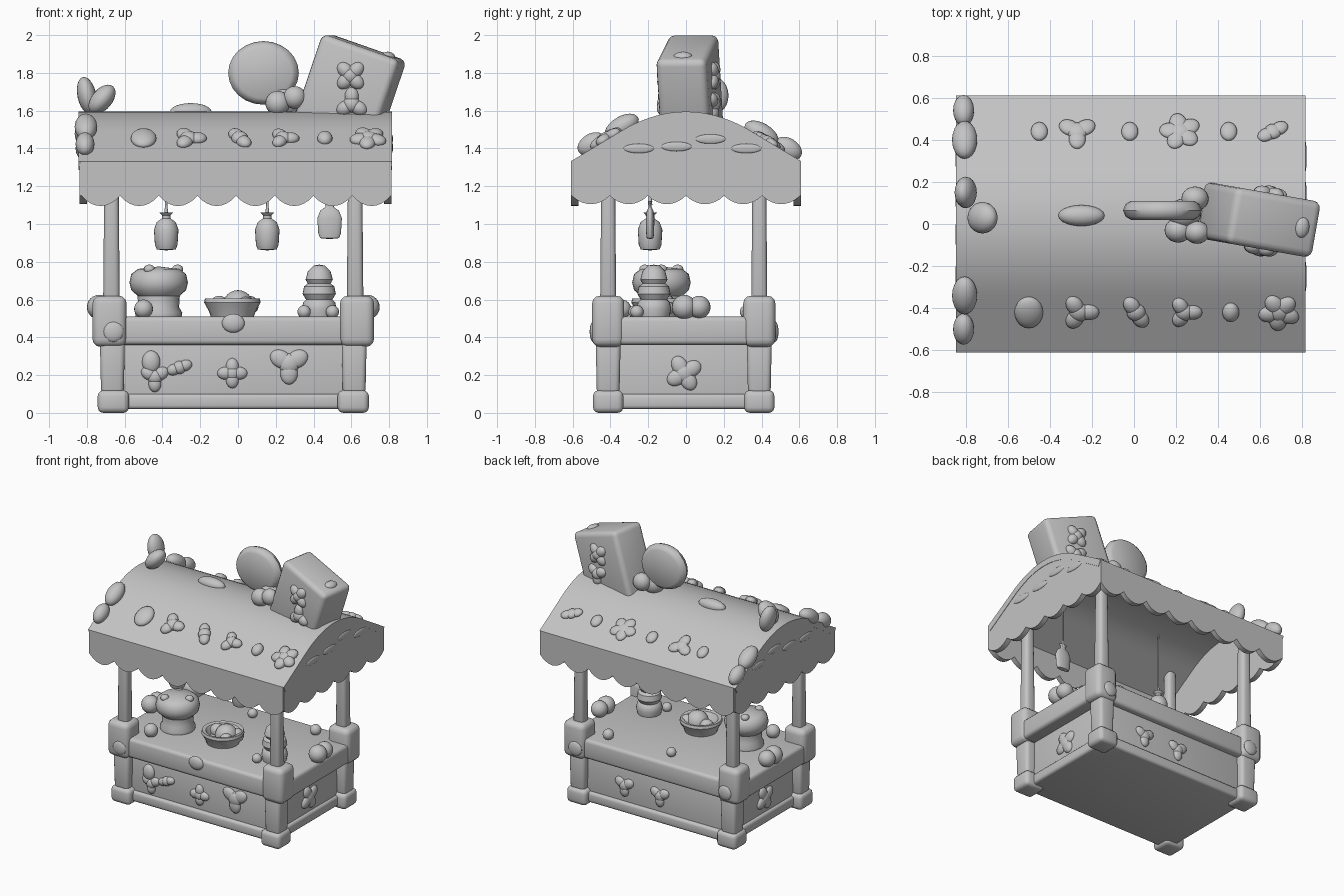
import bpy, bmesh
from math import sin, cos, pi, radians
from mathutils import Matrix, Vector, Euler

cube = bpy.data.objects.get("Cube")
if cube:
    bpy.data.objects.remove(cube, do_unlink=True)

clay = bpy.data.materials.new("clay_grey")
clay.use_nodes = True
GREY = (0.55, 0.55, 0.55, 1)
clay.diffuse_color = GREY
clay.node_tree.nodes["Principled BSDF"].inputs["Base Color"].default_value = GREY
parts = []
MID = -0.025  # centre line of the stall body


def finish(name, bm):
    bmesh.ops.recalc_face_normals(bm, faces=bm.faces)
    mesh = bpy.data.meshes.new(name)
    bm.to_mesh(mesh)
    bm.free()
    mesh.materials.append(clay)
    obj = bpy.data.objects.new(name, mesh)
    bpy.context.collection.objects.link(obj)
    parts.append(obj)
    return obj


def turn(rot):
    return Euler([radians(a) for a in rot]).to_matrix().to_4x4()


def box(name, centre, size, bevel=0.02, rot=(0, 0, 0), taper=1.0):
    bm = bmesh.new()
    bmesh.ops.create_cube(bm, size=1, matrix=Matrix.Diagonal((*size, 1)))
    for v in bm.verts:
        if v.co.z > 0:
            v.co.x *= taper
            v.co.y *= taper
    bmesh.ops.bevel(bm, geom=bm.edges[:], offset=bevel, segments=3, profile=0.5, affect='EDGES')
    bm.transform(Matrix.Translation(centre) @ turn(rot))
    return finish(name, bm)


def add_ball(bm, matrix):
    bmesh.ops.create_uvsphere(bm, u_segments=20, v_segments=12, radius=1, matrix=matrix)


def ball(name, centre, radii, rot=(0, 0, 0)):
    bm = bmesh.new()
    add_ball(bm, Matrix.Translation(centre) @ turn(rot) @ Matrix.Diagonal((*radii, 1)))
    return finish(name, bm)


def cluster(name, centre, radius, lobes, rot, depth=0.03, start=90):
    # Flat ornament made of lobes around a middle
    bm = bmesh.new()
    base = Matrix.Translation(centre) @ turn(rot)
    if lobes == 1:
        add_ball(bm, base @ Matrix.Diagonal((radius * 0.8, radius, depth, 1)))
    else:
        add_ball(bm, base @ Matrix.Diagonal((radius * 0.5, radius * 0.5, depth, 1)))
        for i in range(lobes):
            spin = Matrix.Rotation(radians(start) + i * 2 * pi / lobes, 4, 'Z')
            size = Matrix.Diagonal((radius * 0.55, radius * 0.42, depth * 0.85, 1))
            add_ball(bm, base @ spin @ Matrix.Translation((radius * 0.45, 0, 0)) @ size)
    return finish(name, bm)


def lathe(name, centre, profile, flat=1.0):
    bm = bmesh.new()
    verts = [bm.verts.new((r, 0, z)) for r, z in profile]
    edges = [bm.edges.new(pair) for pair in zip(verts, verts[1:])]
    bmesh.ops.spin(bm, geom=verts + edges, axis=(0, 0, 1), cent=(0, 0, 0), angle=2 * pi, steps=24)
    bmesh.ops.remove_doubles(bm, verts=bm.verts, dist=0.0005)
    bm.transform(Matrix.Translation(centre) @ Matrix.Diagonal((1, flat, 1, 1)))
    return finish(name, bm)


def slab(name, outline, offset):
    # Outline of 3D points pushed along a vector
    bm = bmesh.new()
    face = bm.faces.new([bm.verts.new(p) for p in outline])
    result = bmesh.ops.extrude_face_region(bm, geom=[face], use_keep_orig=True)
    moved = [v for v in result["geom"] if isinstance(v, bmesh.types.BMVert)]
    bmesh.ops.translate(bm, verts=moved, vec=offset)
    return finish(name, bm)


# Base, counter and panels
box("base_panel", (MID, -0.01, 0.2), (1.27, 0.82, 0.36))
box("base_rail", (MID, -0.01, 0.06), (1.31, 0.87, 0.08))
box("counter", (MID, -0.01, 0.435), (1.47, 0.92, 0.15), 0.025)
for sx, xname in ((-1, "right"), (1, "left")):
    for sy, yname in ((-1, "front"), (1, "back")):
        x, y = MID + sx * 0.635, -0.012 + sy * 0.4
        tag = yname + "_" + xname
        box("foot_" + tag, (x, y, 0.06), (0.165, 0.16, 0.12), 0.03)
        box("leg_" + tag, (x + sx * 0.005, y, 0.24), (0.12, 0.12, 0.28), 0.025, taper=1.1)
        box("counter_corner_" + tag, (x + sx * 0.02, y, 0.485), (0.18, 0.17, 0.27), 0.04)
        box("post_" + tag, (x + sx * 0.01, y, 1.0), (0.088, 0.085, 0.86), 0.025, taper=0.82)
    # Fruit at each end of the counter
    for y, r in ((-0.01, 0.065), (0.07, 0.06)):
        ball("end_fruit_" + xname, (MID + sx * 0.71, y, 0.56), (r, r, r))
for x, y in ((-0.66, -0.49), (-0.66, 0.47), (0.61, 0.47)):
    ball("corner_stud", (x, y, 0.43), (0.055, 0.02, 0.055))
ball("counter_latch", (MID, -0.47, 0.475), (0.06, 0.025, 0.05))

# Ornaments on the base panels
ORNAMENTS = ((-0.46, 0.27, 0.06, 1), (-0.31, 0.24, 0.07, 2), (-0.44, 0.19, 0.08, 3),
             (-0.03, 0.21, 0.08, 4), (0.27, 0.26, 0.11, 3))
for x, z, r, lobes in ORNAMENTS:
    cluster("front_ornament", (x, -0.42, z), r, lobes, (90, 0, 0), start=-90 if lobes > 2 else 20)
for x in (0.24, -0.06):
    cluster("back_ornament", (x, 0.4, 0.22), 0.085, 3, (-90, 0, 0))
for side in (-1, 1):
    cluster("side_ornament", (MID + side * 0.635, -0.01, 0.21), 0.1, 4, (0, side * 90, 0), start=30)


# Roof shell
def roof_z(y):
    y = abs(y)
    return 1.595 - 0.87 * y * y if y < 0.35 else 1.488 - 0.6 * (y - 0.35)


ROOF_Y = [-0.61 + 1.22 * i / 32 for i in range(33)]
LEFT, RIGHT = 0.815, -0.845
arch = [(RIGHT, y, roof_z(y)) for y in ROOF_Y]
under = [(RIGHT, y * 0.96, z - 0.045) for _, y, z in reversed(arch)]
slab("roof_shell", arch + under, Vector((LEFT - RIGHT, 0, 0)))


def scallops(start, end, count, depth=0.055):
    steps = count * 8
    return [(start + (end - start) * i / steps, 1.15 - depth * abs(sin(pi * i / 8)) ** 0.8)
            for i in range(steps + 1)]


# Scalloped valances, front and back, then both gables
for side, name in ((-1, "front"), (1, "back")):
    y = side * 0.61
    hem = [(x, y, z) for x, z in scallops(RIGHT + 0.015, LEFT - 0.005, 8)]
    slab("valance_" + name, hem + [(LEFT - 0.005, y, 1.332), (RIGHT + 0.015, y, 1.332)],
         Vector((0, -side * 0.04, 0)))
for x, push, name in ((RIGHT + 0.005, 0.04, "right"), (LEFT - 0.003, -0.04, "left")):
    hem = [(x, y, z) for y, z in scallops(-0.605, 0.605, 6, 0.045)]
    top = [(x, y * 0.99, roof_z(y) - 0.005) for y in reversed(ROOF_Y)]
    slab("gable_" + name, hem + top, Vector((push, 0, 0)))
    for y, z in ((-0.25, 1.4), (-0.05, 1.41), (0.13, 1.45), (0.32, 1.4)):
        ball("gable_relief", (x, y, z), (0.009, 0.08, 0.025))

# Ornaments on both roof slopes
FRONT_TRIM = ((-0.5, 0.085, 1), (-0.26, 0.095, 3), (0.01, 0.09, 2),
              (0.24, 0.085, 3), (0.46, 0.05, 1), (0.69, 0.1, 5))
BACK_TRIM = ((-0.45, 0.05, 1), (-0.27, 0.095, 3), (-0.02, 0.05, 1),
             (0.22, 0.1, 5), (0.45, 0.05, 1), (0.66, 0.08, 2))
for x, r, lobes in FRONT_TRIM:
    cluster("front_roof_ornament", (x, -0.42, roof_z(0.42) + 0.008), r, lobes, (31, 0, 0), 0.035, 120)
for x, r, lobes in BACK_TRIM:
    cluster("back_roof_ornament", (x, 0.44, roof_z(0.44) + 0.005), r, lobes, (-31, 0, 0), 0.025, 30)
ball("ridge_pebble", (-0.25, 0.04, 1.595), (0.11, 0.05, 0.045))

# Leaf pairs along the right roof edge
ball("ridge_leaf", (-0.8, 0.15, 1.68), (0.05, 0.075, 0.1), (0, -12, 0))
ball("ridge_leaf", (-0.72, 0.03, 1.66), (0.055, 0.075, 0.09), (0, 40, 0))
for inner, outer, slope in ((-0.34, -0.5, 31), (0.4, 0.54, -31)):
    ball("edge_leaf", (-0.805, inner, roof_z(inner) + 0.02), (0.06, 0.1, 0.055), (slope, 0, 0))
    ball("edge_leaf", (-0.81, outer, roof_z(outer) + 0.025), (0.05, 0.08, 0.055), (slope, 0, 0))

# Round sign and crate sign on the roof
lathe("round_sign", (0, 0, 0), [(0, -0.045), (0.15, -0.045), (0.175, -0.03), (0.187, 0),
                                (0.175, 0.03), (0.15, 0.045), (0, 0.045)], 0.9)
parts[-1].matrix_world = Matrix.Translation((0.135, 0.065, 1.8)) @ turn((90, 0, 0))
for x, y, z, r in ((0.21, -0.03, 1.64, 0.065), (0.3, -0.04, 1.67, 0.06),
                   (0.29, 0.12, 1.66, 0.065), (0.24, 0.05, 1.64, 0.08)):
    ball("sign_berry", (x, y, z), (r, r * 0.9, r))
TILT = (0, 19, -10)
CRATE = Vector((0.59, 0.02, 1.7))
box("crate_sign", CRATE, (0.44, 0.27, 0.5), 0.035, TILT)
for side in (-1, 1):
    for x, z, lobes in ((0, 0.09, 4), (0.055, -0.05, 3)):
        spot = CRATE + turn(TILT) @ Vector((x, side * 0.13, z))
        cluster("crate_ornament", spot, 0.09, lobes, (-side * 90, 0, -10), 0.04, 45 * (lobes - 3) + 90)
ball("crate_knob", CRATE + turn(TILT) @ Vector((0.14, 0, 0.245)), (0.035, 0.05, 0.025), TILT)

# Hanging jars and pouch
JAR = [(0, 0), (0.05, 0.005), (0.06, 0.03), (0.065, 0.11), (0.05, 0.15), (0.022, 0.17),
       (0.022, 0.185), (0.036, 0.2), (0, 0.2)]
for x, z, flat, name in ((-0.38, 0.86, 1, "jar"), (0.155, 0.86, 1, "jar"), (0.485, 0.92, 0.35, "pouch")):
    lathe("hanging_" + name, (x, -0.19, z), JAR, flat)
    lathe(name + "_string", (x, -0.19, z + 0.18), [(0.012, 0), (0.006, 0.06), (0.006, 1.34 - z)])

# Goods on the counter
lathe("cake_stand", (-0.42, -0.13, 0.5), [(0, 0), (0.12, 0), (0.125, 0.03), (0.108, 0.06), (0.112, 0.12),
                                          (0.145, 0.15), (0.155, 0.19), (0.145, 0.235), (0.11, 0.262), (0, 0.275)])
for a in range(3):
    ball("cake_berry", (-0.42 + 0.1 * cos(a * 2.1), -0.13 + 0.1 * sin(a * 2.1), 0.76), (0.03, 0.03, 0.025))
lathe("bowl", (-0.03, -0.14, 0.5), [(0, 0), (0.11, 0), (0.125, 0.04), (0.15, 0.085), (0.145, 0.105),
                                    (0.12, 0.1), (0.09, 0.055), (0, 0.05)])
for x, y, r in ((0, -0.14, 0.08), (-0.1, -0.11, 0.05), (0.06, -0.1, 0.05), (0.04, -0.2, 0.045)):
    ball("bowl_fruit", (x, y, 0.57), (r, r, r))
lathe("tiered_tree", (0.43, -0.17, 0.5), [(0, 0), (0.08, 0), (0.092, 0.05), (0.085, 0.085), (0.07, 0.1),
                                          (0.088, 0.13), (0.08, 0.17), (0.06, 0.185), (0.072, 0.205),
                                          (0.06, 0.25), (0.03, 0.28), (0, 0.285)])
for x, y, r in ((-0.5, -0.34, 0.05), (0.35, -0.27, 0.035), (0.5, -0.26, 0.035),
                (0.42, 0.34, 0.04), (-0.1, 0.32, 0.035)):
    ball("loose_fruit", (x, y, 0.5 + r), (r, r, r))

# Smooth shading with crisp edges
bpy.ops.object.select_all(action='DESELECT')
for obj in parts:
    obj.select_set(True)
bpy.context.view_layer.objects.active = parts[0]
bpy.ops.object.shade_smooth_by_angle(angle=radians(40))
